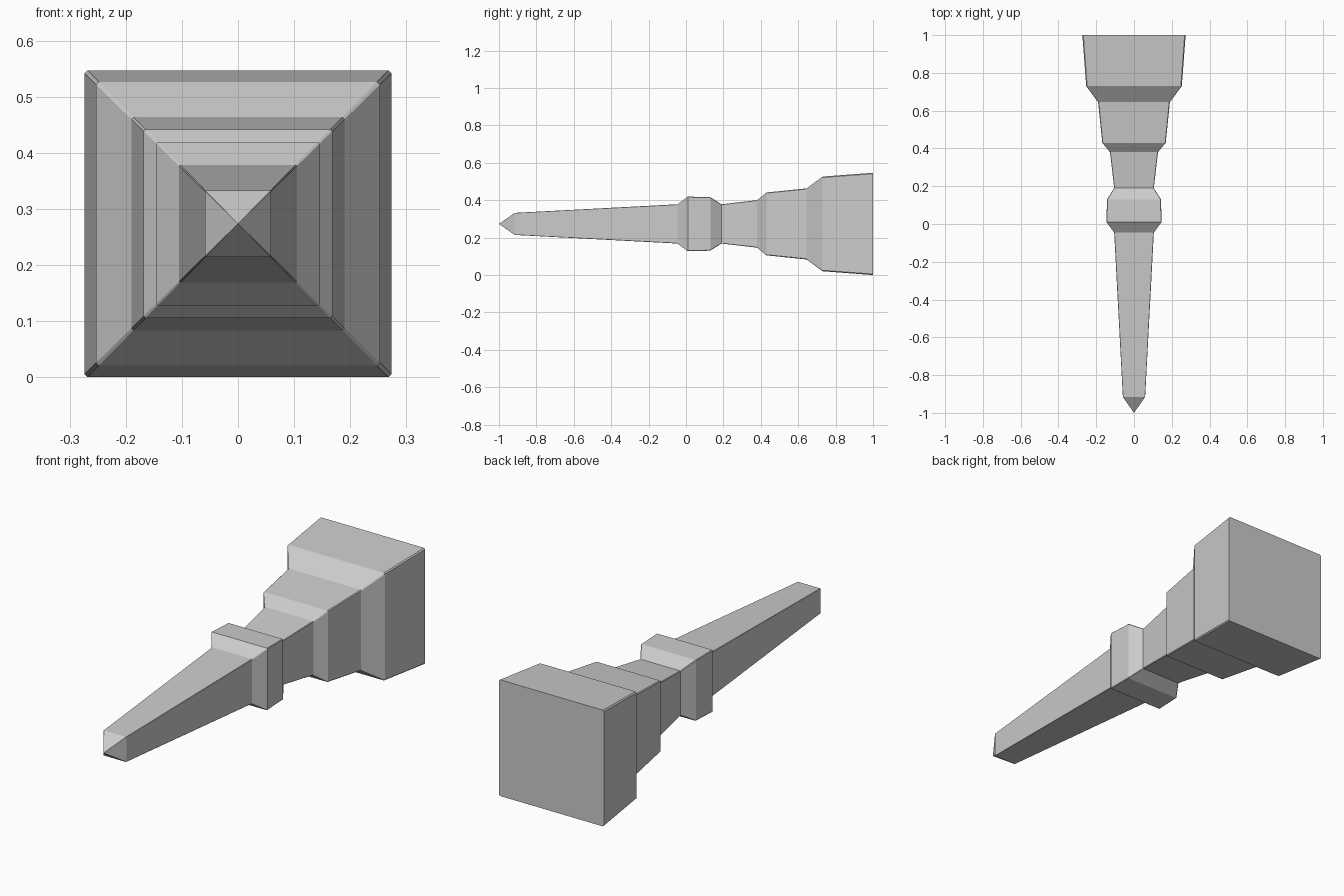
import bpy, bmesh

if "Cube" in bpy.data.objects:
    bpy.data.objects.remove(bpy.data.objects["Cube"])

# Spike profile along y: (position, half width of the square section)
profile = [(-0.915, 0.059), (-0.045, 0.105), (0.01, 0.146), (0.13, 0.143),
           (0.19, 0.105), (0.38, 0.127), (0.43, 0.168), (0.645, 0.19),
           (0.73, 0.253), (1.0, 0.2735)]
CENTRE_Z = 0.2735


def section(bm, y, h):
    """Square ring with slightly chamfered corners."""
    c = h - 0.02 * h
    pts = [(h, -c), (h, c), (c, h), (-c, h), (-h, c), (-h, -c), (-c, -h), (c, -h)]
    return [bm.verts.new((x, y, CENTRE_Z + z)) for x, z in pts]


bm = bmesh.new()
rings = [section(bm, y, h) for y, h in profile]

# Tapered, collared shaft
for a, b in zip(rings, rings[1:]):
    for i in range(8):
        j = (i + 1) % 8
        bm.faces.new((a[i], a[j], b[j], b[i]))

# Pyramid tip and flat butt end
tip = bm.verts.new((0, -1, CENTRE_Z))
for i in range(8):
    bm.faces.new((rings[0][i], tip, rings[0][(i + 1) % 8]))
bm.faces.new(rings[-1])
bmesh.ops.recalc_face_normals(bm, faces=bm.faces)

mesh = bpy.data.meshes.new("square_spike")
bm.to_mesh(mesh)
bm.free()
obj = bpy.data.objects.new("square_spike", mesh)
bpy.context.collection.objects.link(obj)
